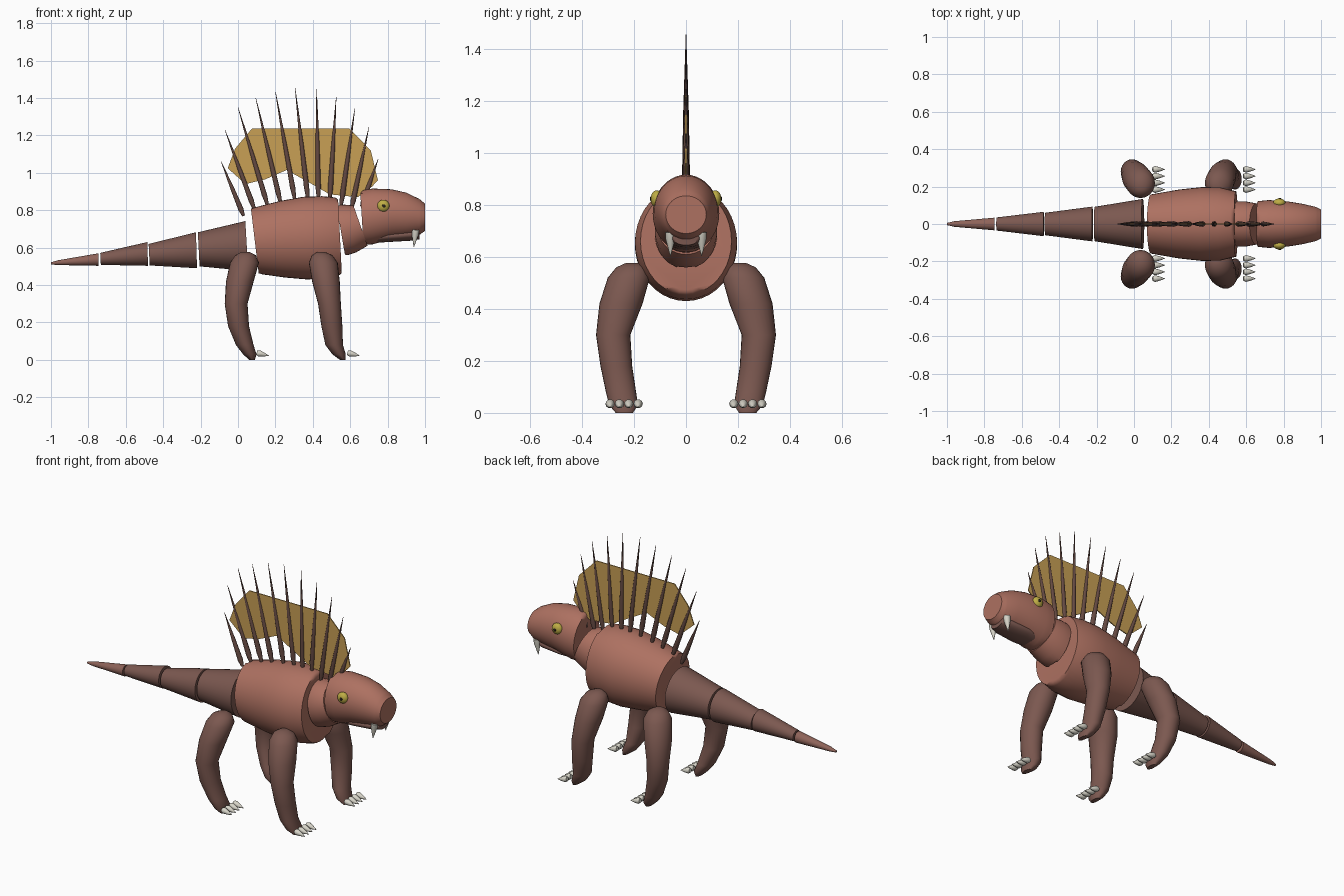
import bpy, bmesh, math
from mathutils import Vector

if "Cube" in bpy.data.objects:
    bpy.data.objects.remove(bpy.data.objects["Cube"])


def material(name, rgb):
    m = bpy.data.materials.new(name)
    m.use_nodes = True
    m.diffuse_color = (*rgb, 1)
    bsdf = m.node_tree.nodes["Principled BSDF"]
    bsdf.inputs["Base Color"].default_value = (*rgb, 1)
    bsdf.inputs["Roughness"].default_value = 0.7
    return m


TERRACOTTA = material("terracotta skin", (0.42, 0.165, 0.12))
BROWN = material("brown skin", (0.2, 0.098, 0.08))
TAIL_TIP = material("light brown skin", (0.27, 0.125, 0.1))
SPINE = material("dark spine", (0.13, 0.068, 0.055))
OCHRE = material("ochre sail", (0.58, 0.35, 0.09))
YELLOW = material("yellow eye", (0.52, 0.42, 0.06))
BLACK = material("black pupil", (0.02, 0.015, 0.01))
IVORY = material("ivory", (0.68, 0.66, 0.58))


def finish(bm, name, mat, angle=45):
    bmesh.ops.recalc_face_normals(bm, faces=bm.faces)
    mesh = bpy.data.meshes.new(name)
    bm.to_mesh(mesh)
    bm.free()
    mesh.materials.append(mat)
    ob = bpy.data.objects.new(name, mesh)
    bpy.context.collection.objects.link(ob)
    bpy.ops.object.select_all(action="DESELECT")
    ob.select_set(True)
    bpy.context.view_layer.objects.active = ob
    bpy.ops.object.shade_smooth_by_angle(angle=math.radians(angle))
    return ob


def skin_rings(name, mat, rings, bevel=0):
    """Join rings of points into a closed tube, with rounded ends if asked."""
    bm = bmesh.new()
    loops = [[bm.verts.new(p) for p in ring] for ring in rings]
    n = len(loops[0])
    for a, b in zip(loops, loops[1:]):
        for i in range(n):
            j = (i + 1) % n
            bm.faces.new((a[i], a[j], b[j], b[i]))
    caps = [bm.faces.new(loops[0]), bm.faces.new(loops[-1])]
    if bevel:
        edges = [e for f in caps for e in f.edges]
        bmesh.ops.bevel(bm, geom=edges, offset=bevel, segments=3, profile=0.5,
                        affect="EDGES")
    return finish(bm, name, mat)


def circle(n):
    return [(math.cos(t), math.sin(t)) for t in (math.tau * i / n for i in range(n))]


def barrel(name, mat, sections, bevel=0.015):
    """Sections along x: x, bottom, top, half width, lean of the ring."""
    rings = []
    for x, low, high, w, lean in sections:
        mid, h = (low + high) / 2, (high - low) / 2
        rings.append([(x + lean * h * s, w * c, mid + h * s) for c, s in circle(40)])
    return skin_rings(name, mat, rings, bevel)


def spike(name, mat, base, tip, profile, sides=10):
    """Pointed round piece; profile gives (position, radius) from base to tip."""
    base, tip = Vector(base), Vector(tip)
    turn = (tip - base).to_track_quat("Z", "Y")
    rings = [[base.lerp(tip, t) + turn @ Vector((r * c, r * s, 0))
              for c, s in circle(sides)] for t, r in profile]
    return skin_rings(name, mat, rings)


def ball(name, mat, centre, size):
    bm = bmesh.new()
    bmesh.ops.create_uvsphere(bm, u_segments=20, v_segments=12, radius=1)
    for v in bm.verts:
        v.co = Vector(centre) + v.co * Vector(size)
    return finish(bm, name, mat)


# Trunk, neck and head
barrel("body", TERRACOTTA, [
    (0.09, 0.46, 0.81, 0.158, -0.12), (0.24, 0.44, 0.85, 0.184, -0.07),
    (0.36, 0.43, 0.872, 0.197, -0.05), (0.46, 0.437, 0.875, 0.196, -0.05),
    (0.545, 0.455, 0.867, 0.175, -0.05)], 0.018)
barrel("neck", TERRACOTTA, [
    (0.55, 0.555, 0.825, 0.12, -0.17), (0.6, 0.575, 0.83, 0.12, -0.25),
    (0.655, 0.61, 0.825, 0.11, -0.35)])
barrel("head", TERRACOTTA, [
    (0.662, 0.615, 0.905, 0.122, -0.06), (0.72, 0.618, 0.916, 0.128, 0),
    (0.82, 0.645, 0.912, 0.121, 0), (0.9, 0.655, 0.894, 0.108, 0),
    (0.97, 0.668, 0.86, 0.092, 0), (1.0, 0.69, 0.835, 0.078, 0)], 0.022)

# Lower jaw tucked under the snout
barrel("lower_jaw", BROWN, [
    (0.72, 0.625, 0.68, 0.06, 0), (0.8, 0.63, 0.69, 0.075, 0),
    (0.92, 0.637, 0.7, 0.068, 0), (0.97, 0.645, 0.7, 0.05, 0)], 0.008)

# Tail segments, each slightly separated from the next
barrel("tail_1", BROWN, [(-0.21, 0.5, 0.682, 0.092, -0.05),
                         (0.047, 0.475, 0.742, 0.134, -0.06)])
barrel("tail_2", BROWN, [(-0.475, 0.505, 0.62, 0.06, -0.05),
                         (-0.222, 0.49, 0.682, 0.093, -0.03)])
barrel("tail_3", BROWN, [(-0.735, 0.508, 0.572, 0.035, -0.05),
                         (-0.483, 0.503, 0.63, 0.065, -0.03)], 0.012)
barrel("tail_4", TAIL_TIP, [(-1.0, 0.51, 0.522, 0.006, 0), (-0.96, 0.507, 0.533, 0.015, 0),
                            (-0.745, 0.503, 0.57, 0.034, 0)], 0.004)

# Legs: height, side offset, half depth, half width shared by all four
LEG = [(0.577, 0.205, 0.02, 0.025), (0.56, 0.21, 0.055, 0.058),
       (0.52, 0.22, 0.077, 0.081), (0.42, 0.25, 0.074, 0.083),
       (0.3, 0.28, 0.061, 0.066), (0.18, 0.268, 0.056, 0.061),
       (0.08, 0.25, 0.047, 0.058), (0.03, 0.24, 0.036, 0.056),
       (0.0, 0.237, 0.015, 0.033)]
REAR_X = (0.04, 0.04, 0.035, 0.01, -0.01, 0.003, 0.036, 0.063, 0.075)
FRONT_X = (0.445, 0.45, 0.456, 0.47, 0.489, 0.502, 0.514, 0.54, 0.56)

for side, label in ((1, "left"), (-1, "right")):
    for place, xs in (("front", FRONT_X), ("rear", REAR_X)):
        rings = [[(x + rx * c, side * y + ry * s, z) for c, s in circle(24)]
                 for x, (z, y, rx, ry) in zip(xs, LEG)]
        skin_rings(f"{place}_{label}_leg", BROWN, rings)
        # Four claws on each foot
        for k in range(4):
            y = side * (0.184 + 0.036 * k)
            spike(f"{place}_{label}_claw_{k + 1}", IVORY,
                  (xs[-1] + 0.025, y, 0.038), (xs[-1] + 0.09, y, 0.022),
                  [(0, 0.012), (0.2, 0.018), (0.6, 0.011), (1, 0.001)])
    # Eyes and fangs
    ball(f"{label}_eye", YELLOW, (0.777, side * 0.113, 0.823), (0.033, 0.023, 0.033))
    ball(f"{label}_pupil", BLACK, (0.78, side * 0.135, 0.823), (0.009, 0.004, 0.009))
    spike(f"{label}_fang", IVORY, (0.95, side * 0.06, 0.695), (0.94, side * 0.06, 0.603),
          [(0, 0.02), (0.3, 0.018), (1, 0.001)], 14)

# Back spines: base x, base z, tip x, tip z
SPINES = [(0.03, 0.77, -0.09, 1.06), (0.09, 0.8, -0.07, 1.23), (0.16, 0.82, 0.0, 1.35),
          (0.23, 0.83, 0.095, 1.4), (0.305, 0.85, 0.2, 1.435), (0.375, 0.85, 0.305, 1.455),
          (0.43, 0.85, 0.42, 1.45), (0.49, 0.85, 0.525, 1.405), (0.55, 0.82, 0.625, 1.345),
          (0.605, 0.8, 0.7, 1.245), (0.66, 0.82, 0.75, 1.075)]
for i, (bx, bz, tx, tz) in enumerate(SPINES):
    spike(f"spine_{i + 1}", SPINE, (bx, 0, bz), (tx, 0, tz),
          [(0, 0.008), (0.12, 0.015), (0.5, 0.011), (1, 0.001)])

# Thin sail stretched between the spines
OUTLINE = [(-0.055, 1.025), (-0.015, 1.13), (0.075, 1.237), (0.595, 1.237),
           (0.71, 1.12), (0.748, 0.96), (0.715, 0.925), (0.64, 0.87), (0.49, 0.885),
           (0.395, 0.94), (0.26, 1.015), (0.145, 0.965), (0.04, 0.94)]
skin_rings("sail", OCHRE, [[(x, y, z) for x, z in OUTLINE] for y in (-0.003, 0.003)])
